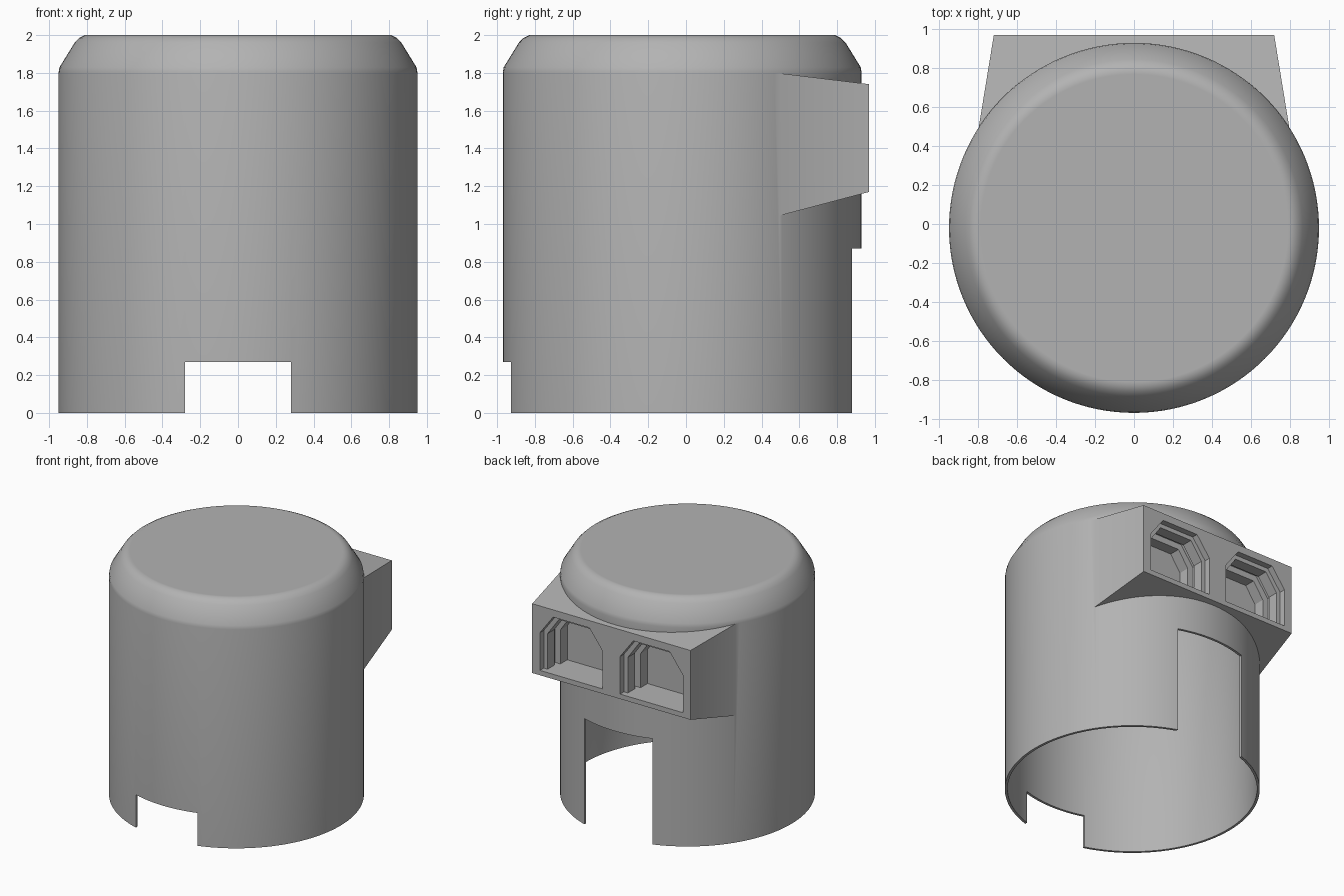
import bpy, bmesh, math

if "Cube" in bpy.data.objects:
    bpy.data.objects.remove(bpy.data.objects["Cube"], do_unlink=True)

CY = -0.02            # y of the cap axis
R, WALL = 0.95, 0.02
SEG = 128

grey = bpy.data.materials.new("plain_grey")
grey.use_nodes = True
grey.diffuse_color = (0.45, 0.45, 0.45, 1)
grey.node_tree.nodes["Principled BSDF"].inputs["Base Color"].default_value = (0.45, 0.45, 0.45, 1)


def loft(name, rings):
    """Closed solid through a list of equal-length vertex rings."""
    bm = bmesh.new()
    loops = [[bm.verts.new(p) for p in ring] for ring in rings]
    n = len(loops[0])
    for a, b in zip(loops, loops[1:]):
        for i in range(n):
            j = (i + 1) % n
            bm.faces.new((a[i], a[j], b[j], b[i]))
    bm.faces.new(loops[0][::-1])
    bm.faces.new(loops[-1])
    bmesh.ops.recalc_face_normals(bm, faces=bm.faces)
    mesh = bpy.data.meshes.new(name)
    bm.to_mesh(mesh)
    bm.free()
    mesh.materials.append(grey)
    obj = bpy.data.objects.new(name, mesh)
    bpy.context.collection.objects.link(obj)
    return obj


def lathe(name, profile):
    angles = [2 * math.pi * i / SEG for i in range(SEG)]
    return loft(name, [[(r * math.cos(a), CY + r * math.sin(a), z) for a in angles]
                       for r, z in profile])


def rect(x, y, z0, z1):
    return [(-x, y, z0), (x, y, z0), (x, y, z1), (-x, y, z1)]


def block(name, x, y0, y1, z0, z1):
    return loft(name, [rect(x, y0, z0, z1), rect(x, y1, z0, z1)])


def combine(target, tool, operation):
    tool.hide_render = True
    mod = target.modifiers.new(operation, "BOOLEAN")
    mod.operation, mod.object, mod.solver = operation, tool, "EXACT"
    bpy.context.view_layer.objects.active = target
    bpy.ops.object.modifier_apply(modifier=mod.name)
    bpy.data.objects.remove(tool, do_unlink=True)


def arch(cx, y, inset):
    """Socket outline: flat sill, upright sides, sloped upper corners."""
    w, t = 0.285 - inset, 0.165 - inset * 0.5
    bottom, shoulder, top = 1.21, 1.52 - inset * 0.5, 1.68 - inset
    return [(cx + dx, y, z) for dx, z in
            ((-w, bottom), (w, bottom), (w, shoulder), (t, top), (-t, top), (-w, shoulder))]


# Round cap with a softened shoulder
shell = lathe("cap_shell", [(R, 0), (R, 1.80), (0.945, 1.83), (0.865, 1.96),
                            (0.84, 1.985), (0.81, 2.0), (0.79, 2.0)])

# Tapered socket housing on the back
housing = loft("socket_housing", [rect(0.80, 0.48, 1.04, 1.80), rect(0.72, 0.97, 1.17, 1.74)])
combine(shell, housing, "UNION")

# Hollow interior, leaving a backing wall behind the sockets
hollow = lathe("hollow", [(R - WALL, -0.1), (R - WALL, 1.80), (0.85, 1.95), (0.80, 1.98)])
combine(hollow, block("backing", 0.9, 0.64, 1.2, 1.10, 1.78), "DIFFERENCE")
combine(shell, hollow, "DIFFERENCE")

# Notches in the rim, front and back
combine(shell, block("front_notch", 0.28, -1.2, -0.6, -0.1, 0.27), "DIFFERENCE")
combine(shell, block("back_notch", 0.31, 0.6, 1.2, -0.1, 0.87), "DIFFERENCE")

# Pair of stepped sockets
for side in (-1, 1):
    steps = ((1.1, 0), (0.92, 0), (0.92, 0.035), (0.83, 0.035),
             (0.83, 0.01), (0.79, 0.01), (0.79, 0.06), (0.70, 0.06))
    socket = loft("socket", [arch(side * 0.365, y, inset) for y, inset in steps])
    combine(shell, socket, "DIFFERENCE")

# Smooth round walls, crisp edges
bpy.ops.object.select_all(action="DESELECT")
shell.select_set(True)
bpy.context.view_layer.objects.active = shell
bpy.ops.object.shade_smooth_by_angle(angle=math.radians(29))
